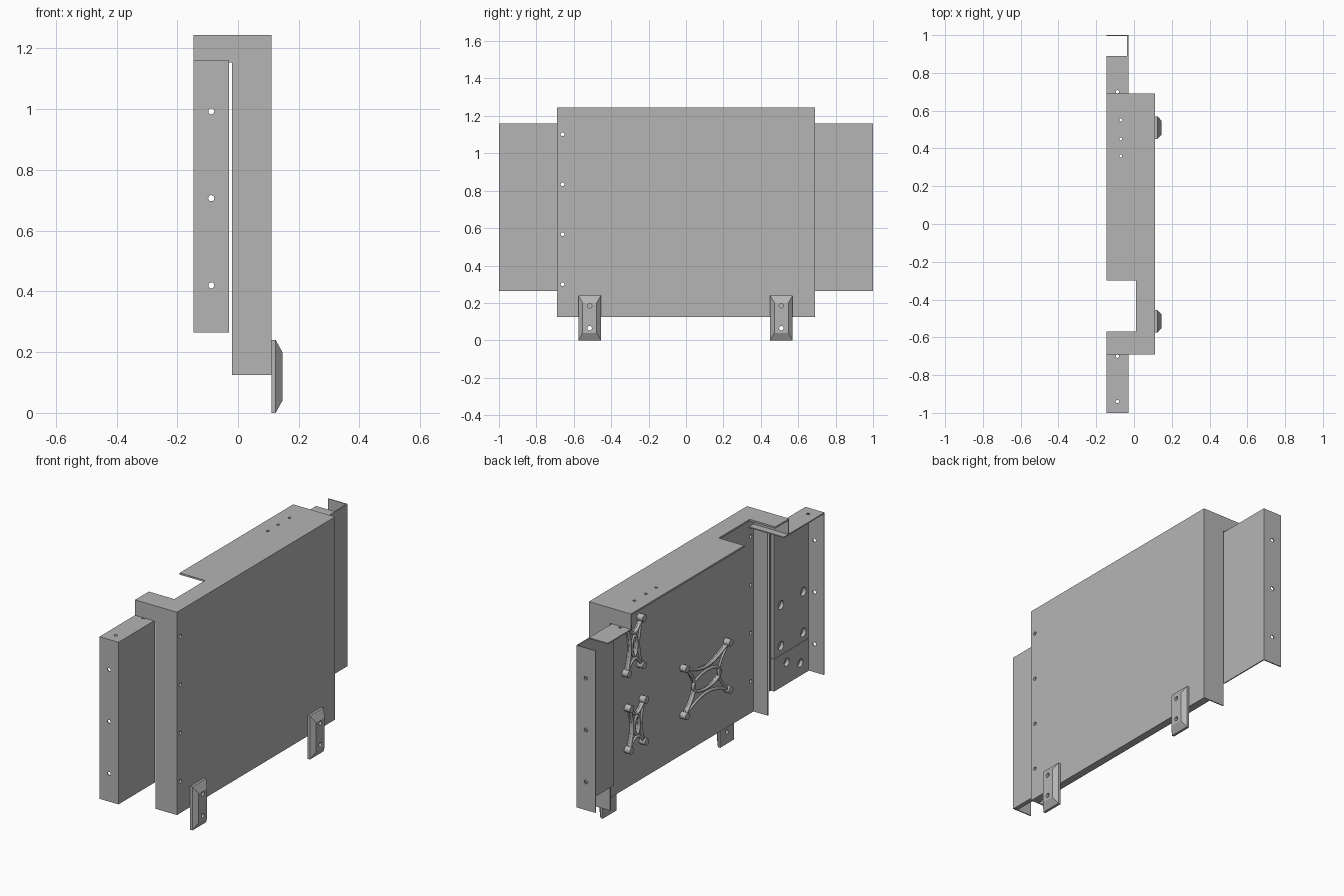
import bpy, bmesh, math
from mathutils import Matrix, Vector

if "Cube" in bpy.data.objects:
    bpy.data.objects.remove(bpy.data.objects["Cube"], do_unlink=True)

grey = bpy.data.materials.new("sheet metal grey")
grey.use_nodes = True
COLOUR = (0.46, 0.46, 0.46, 1)
grey.diffuse_color = COLOUR
grey.node_tree.nodes["Principled BSDF"].inputs["Base Color"].default_value = COLOUR

BACK, OUT = -0.146, 0.11      # open side and panel face
INNER, WEB = 0.067, -0.03     # panel inner face, bracket web
TOP, BASE = 1.245, 0.125
END = 0.69                    # half length of the panel
SHELF, FOOT = 1.16, 0.265     # bracket top and bottom
T = 0.006                     # sheet thickness


def finish(name, bm):
    bmesh.ops.recalc_face_normals(bm, faces=bm.faces)
    mesh = bpy.data.meshes.new(name)
    bm.to_mesh(mesh)
    bm.free()
    obj = bpy.data.objects.new(name, mesh)
    bpy.context.collection.objects.link(obj)
    mesh.materials.append(grey)
    return obj


def add_box(bm, xs, ys, zs):
    centre = [sum(r) / 2 for r in (xs, ys, zs)]
    size = [abs(r[1] - r[0]) for r in (xs, ys, zs)]
    bmesh.ops.create_cube(bm, size=1, matrix=Matrix.Translation(centre) @ Matrix.Diagonal((*size, 1)))


def boxes(name, *parts):
    bm = bmesh.new()
    for p in parts:
        add_box(bm, *p)
    return finish(name, bm)


def add_rod(bm, at, axis, r, depth, stretch=(1, 1, 1)):
    turn = Vector(axis).to_track_quat('Z', 'Y').to_matrix().to_4x4()
    place = Matrix.Translation(at) @ Matrix.Diagonal((*stretch, 1)) @ turn
    bmesh.ops.create_cone(bm, cap_ends=True, segments=20, radius1=r, radius2=r, depth=depth, matrix=place)


def drill(obj, points, axis, r, depth, stretch=(1, 1, 1)):
    bm = bmesh.new()
    for p in points:
        add_rod(bm, p, axis, r, depth, stretch)
    cutter = finish("hole_cutter", bm)
    cutter.hide_render = True
    mod = obj.modifiers.new("holes", 'BOOLEAN')
    mod.operation, mod.solver, mod.object = 'DIFFERENCE', 'EXACT', cutter
    bpy.context.view_layer.objects.active = obj
    bpy.ops.object.modifier_apply(modifier=mod.name)
    bpy.data.objects.remove(cutter, do_unlink=True)


X, Y, Z = (1, 0, 0), (0, 1, 0), (0, 0, 1)

# Main panel with a row of edge holes
panel = boxes("main_panel", ((INNER, OUT), (-END, END), (BASE, TOP)))
drill(panel, [(0.09, -0.66, 0.3 + 0.267 * i) for i in range(4)], X, 0.01, 0.2)

# Top sheet with cable notch
top = boxes("top_sheet", ((BACK, OUT), (-END, END), (TOP - 0.01, TOP)))
bm = bmesh.new()
add_box(bm, (-0.3, 0.01), (-0.57, -0.3), (1, 1.5))
notch = finish("notch_cutter", bm)
notch.hide_render = True
mod = top.modifiers.new("notch", 'BOOLEAN')
mod.operation, mod.solver, mod.object = 'DIFFERENCE', 'EXACT', notch
bpy.context.view_layer.objects.active = top
bpy.ops.object.modifier_apply(modifier=mod.name)
bpy.data.objects.remove(notch, do_unlink=True)
drill(top, [(-0.07, y, TOP) for y in (0.36, 0.45, 0.55)], Z, 0.008, 0.1)

# End walls: narrow below, full depth above the brackets
for side, label in ((-1, "front"), (1, "rear")):
    ys = (side * END, side * (END - T))
    boxes(label + "_end_wall",
          ((-0.02, OUT), ys, (BASE, TOP)),
          ((BACK, OUT), ys, (SHELF, TOP)))
boxes("front_tab_lip", ((BACK, INNER), (-END, -0.645), (SHELF - T, SHELF)))

# Side brackets: web, outer flange and top shelf
HOLES_Z = (0.42, 0.707, 0.993)
for side, label, shelf_end in ((-1, "front", 1.0), (1, "rear", 0.89)):
    flange = boxes(label + "_bracket_flange",
                   ((BACK, WEB), (side, side * (1 - T)), (FOOT, SHELF)))
    drill(flange, [(-0.088, side, z) for z in HOLES_Z], Y, 0.01, 0.1)
    boxes(label + "_bracket_web", ((WEB - T, WEB), (side * 0.68, side), (FOOT, SHELF)))
    shelf = boxes(label + "_bracket_shelf",
                  ((BACK, WEB), (side * 0.68, side * shelf_end), (SHELF - T, SHELF)))
    spots = [0.70, 0.94] if side < 0 else [0.70]
    drill(shelf, [(-0.088, side * y, SHELF) for y in spots], Z, 0.009, 0.1)

# Backing plates with large blind holes inside the front bracket
PLATE = (WEB - 0.025, WEB - T)
upper = boxes("upper_backing_plate", (PLATE, (-0.99, -END), (0.446, SHELF - T)))
drill(upper, [(-0.05, y, z) for y in (-0.75, -0.945) for z in (0.495, 0.72)], X, 0.024, 0.03)
lower = boxes("lower_backing_plate", (PLATE, (-0.99, -END), (FOOT, 0.443)))
drill(lower, [(-0.05, -0.8, 0.385), (-0.05, -0.92, 0.335)], X, 0.022, 0.03)

# Bevelled hanging lugs
for y, label in ((-0.515, "front"), (0.51, "rear")):
    bm = bmesh.new()
    add_box(bm, (OUT, 0.124), (y - 0.06, y + 0.06), (0, 0.24))
    face = max(bm.faces, key=lambda f: f.calc_center_median().x)
    raised = bmesh.ops.extrude_discrete_faces(bm, faces=[face])["faces"][0]
    mid = raised.calc_center_median()
    for v in raised.verts:
        v.co = (0.146, mid.y + (v.co.y - mid.y) * 0.62, mid.z + (v.co.z - mid.z) * 0.67)
    lug = finish(label + "_lug", bm)
    drill(lug, [(0.13, y, z) for z in (0.065, 0.185)], X, 0.012, 0.1)


def tube(name, points, radius):
    curve = bpy.data.curves.new(name, 'CURVE')
    curve.dimensions = '3D'
    curve.bevel_depth, curve.bevel_resolution = radius, 2
    spline = curve.splines.new('POLY')
    spline.points.add(len(points) - 1)
    for p, co in zip(spline.points, points):
        p.co = (*co, 1)
    spline.use_cyclic_u = True
    curve.materials.append(grey)
    obj = bpy.data.objects.new(name, curve)
    bpy.context.collection.objects.link(obj)


# Four-armed mounts: waisted plate, raised rim, oval ring and corner bosses
def mount(name, y, z, hy, hz, ring_y, ring_z):
    corners = [(-hy, -hz), (hy, -hz), (hy, hz), (-hy, hz)]
    outline = []
    for i, (a, b) in enumerate(corners):
        c, d = corners[(i + 1) % 4]
        for k in range(12):
            t = k / 12
            pull = 1 - 0.45 * math.sin(math.pi * t)
            py, pz = a + (c - a) * t, b + (d - b) * t
            if i % 2:
                py *= pull
            else:
                pz *= pull
            outline.append((y + py, z + pz))
    bm = bmesh.new()
    base = bm.faces.new([bm.verts.new((INNER, *p)) for p in outline])
    moved = bmesh.ops.extrude_face_region(bm, geom=[base])["geom"]
    bmesh.ops.translate(bm, vec=(-0.018, 0, 0), verts=[v for v in moved if isinstance(v, bmesh.types.BMVert)])
    plate = finish(name + "_plate", bm)
    drill(plate, [(INNER, y, z)], X, 1, 0.1, (1, ring_y, ring_z))
    tube(name + "_rim", [(0.049, *p) for p in outline], 0.008)
    turn = [math.tau * k / 32 for k in range(32)]
    tube(name + "_ring", [(0.049, y + ring_y * math.cos(a), z + ring_z * math.sin(a)) for a in turn], 0.008)
    bm = bmesh.new()
    for a, b in corners:
        add_rod(bm, (0.05, y + a, z + b), X, 0.019, 0.036)
    bosses = finish(name + "_bosses", bm)
    for obj in bpy.context.selected_objects:
        obj.select_set(False)
    bosses.select_set(True)
    bpy.context.view_layer.objects.active = bosses
    bpy.ops.object.shade_smooth_by_angle()


mount("large_mount", -0.25, 0.475, 0.19, 0.13, 0.12, 0.05)
mount("upper_small_mount", 0.38, 0.9, 0.065, 0.13, 0.022, 0.055)
mount("lower_small_mount", 0.36, 0.455, 0.065, 0.115, 0.022, 0.05)
